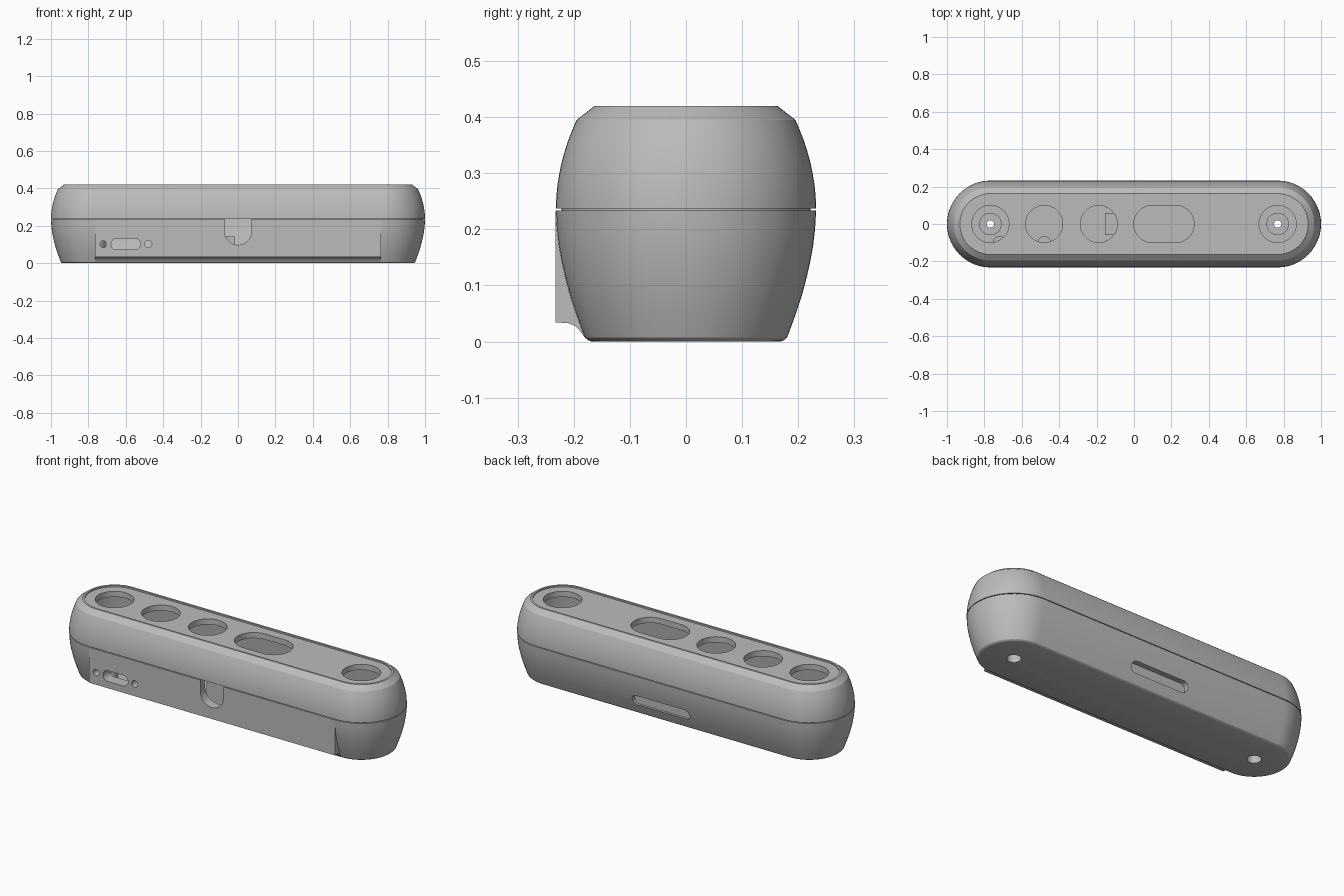
import bpy, bmesh, math
from mathutils import Matrix

if "Cube" in bpy.data.objects:
    bpy.data.objects.remove(bpy.data.objects["Cube"])

grey = bpy.data.materials.new("plain_grey")
grey.diffuse_color = (0.5, 0.5, 0.5, 1)
grey.use_nodes = True
grey.node_tree.nodes["Principled BSDF"].inputs["Base Color"].default_value = grey.diffuse_color

UP = Matrix.Identity(3)
TO_BACK = Matrix(((1, 0, 0), (0, 0, 1), (0, -1, 0)))   # prism runs along y, long side along x
TO_BACK_TALL = Matrix(((0, 1, 0), (0, 0, 1), (1, 0, 0)))  # prism runs along y, long side along z


def finish(name, bm):
    bmesh.ops.remove_doubles(bm, verts=bm.verts, dist=1e-5)
    bmesh.ops.recalc_face_normals(bm, faces=bm.faces)
    mesh = bpy.data.meshes.new(name)
    bm.to_mesh(mesh)
    bm.free()
    mesh.materials.append(grey)
    ob = bpy.data.objects.new(name, mesh)
    bpy.context.collection.objects.link(ob)
    return ob


def stadium(name, profile, half, loc=(0, 0, 0), turn=UP, seg=32):
    """Closed loft of stadium outlines; profile is (height, radius)."""
    bm = bmesh.new()
    rings = []
    for h, r in profile:
        pts = []
        for side in (1, -1):
            for i in range(seg + 1):
                a = -math.pi / 2 + math.pi * i / seg
                pts.append((side * (half + r * math.cos(a)), side * r * math.sin(a), h))
        ring = [bm.verts.new(p) for p in pts]
        for v in ring:
            v.co = turn @ v.co
            v.co.x += loc[0]
            v.co.y += loc[1]
            v.co.z += loc[2]
        rings.append(ring)
    n = len(rings[0])
    for a, b in zip(rings, rings[1:]):
        for i in range(n):
            j = (i + 1) % n
            bm.faces.new((a[i], a[j], b[j], b[i]))
    bm.faces.new(rings[0][::-1])
    bm.faces.new(rings[-1])
    return finish(name, bm)


def combine(ob, tool, op='DIFFERENCE'):
    mod = ob.modifiers.new("cut", 'BOOLEAN')
    mod.object, mod.operation, mod.solver = tool, op, 'EXACT'
    bpy.ops.object.select_all(action='DESELECT')
    bpy.context.view_layer.objects.active = ob
    ob.select_set(True)
    bpy.ops.object.modifier_apply(modifier=mod.name)
    bpy.data.objects.remove(tool)


END = 0.768  # centre of the rounded ends

# Lower shell with a stepped lip that makes the seam
lower = stadium("lower_shell", [
    (0, 0.167), (0.002, 0.174), (0.007, 0.18), (0.02, 0.185), (0.05, 0.196),
    (0.08, 0.206), (0.11, 0.214), (0.14, 0.221), (0.17, 0.2265), (0.2, 0.23),
    (0.2335, 0.232), (0.2335, 0.222), (0.2375, 0.222)], END)

# Flat front panel with a small fillet underneath
side = [(-0.2325, 0.034), (-0.21, 0.033), (-0.198, 0.028), (-0.189, 0.019),
        (-0.181, 0.008), (-0.14, 0.008), (-0.14, 0.233), (-0.2325, 0.233)]
bm = bmesh.new()
ends = [[bm.verts.new((x, y, z)) for y, z in side] for x in (-0.765, 0.765)]
for i in range(len(side)):
    j = (i + 1) % len(side)
    bm.faces.new((ends[0][i], ends[0][j], ends[1][j], ends[1][i]))
bm.faces.new(ends[0])
bm.faces.new(ends[1][::-1])
combine(lower, finish("front_panel", bm), 'UNION')

# Hollow inside
combine(lower, stadium("cutter", [(0.03, 0.15), (0.1, 0.178), (0.25, 0.2)], END))

# Screw posts: two at the ends, two slim ones behind the front holes
for x in (-END, END):
    combine(lower, stadium("post", [(0.02, 0.06), (0.23, 0.06)], 0, (x, 0, 0)), 'UNION')
for x in (-0.72, -0.48):
    combine(lower, stadium("post", [(0.02, 0.035), (0.07, 0.035)], 0, (x, -0.1, 0)), 'UNION')

# Bottom screw holes with counterbores
for x in (-END, END):
    combine(lower, stadium("cutter", [(-0.05, 0.036), (0.05, 0.036), (0.05, 0.02), (0.3, 0.02)],
                           0, (x, 0, 0)))

# Front openings: small hole, socket slot, small hole
for x, half, r in ((-0.72, 0, 0.018), (-0.6, 0.048, 0.03), (-0.48, 0, 0.019)):
    combine(lower, stadium("cutter", [(-0.3, r), (-0.145, r)], half, (x, 0, 0.102), TO_BACK))

# Front U-shaped notch open to the seam
combine(lower, stadium("cutter", [(-0.3, 0.072), (-0.14, 0.072)], 0.08,
                       (0, 0, 0.25), TO_BACK_TALL))

# Shallow slot in the back
combine(lower, stadium("cutter", [(0.186, 0.029), (0.3, 0.029)], 0.15, (0.01, 0, 0.087), TO_BACK))

# Inner connector block
bm = bmesh.new()
bmesh.ops.create_cube(bm, size=1, matrix=Matrix.Translation((-0.085, 0, 0.085))
                      @ Matrix.Diagonal((0.14, 0.12, 0.114, 1)))
block = finish("inner_block", bm)

# Upper shell with a raised rim around the recessed top
upper = stadium("upper_shell", [
    (0.2375, 0.232), (0.26, 0.231), (0.28, 0.229), (0.3, 0.2257), (0.32, 0.2215),
    (0.34, 0.216), (0.36, 0.2095), (0.38, 0.2015), (0.395, 0.195), (0.42, 0.163),
    (0.42, 0.152), (0.412, 0.152)], END)
combine(upper, stadium("cutter", [(0.2, 0.2), (0.34, 0.185), (0.38, 0.15)], END))

# Top openings: four round, one long
for x, half in ((-END, 0), (-0.48, 0), (-0.188, 0), (0.16, 0.062), (END, 0)):
    combine(upper, stadium("cutter", [(0.3, 0.099), (0.5, 0.099)], half, (x, 0, 0)))

# Smooth curves, sharp edges
bpy.ops.object.select_all(action='DESELECT')
for ob in (lower, upper):
    ob.select_set(True)
bpy.context.view_layer.objects.active = lower
bpy.ops.object.shade_smooth_by_angle(angle=math.radians(25))
